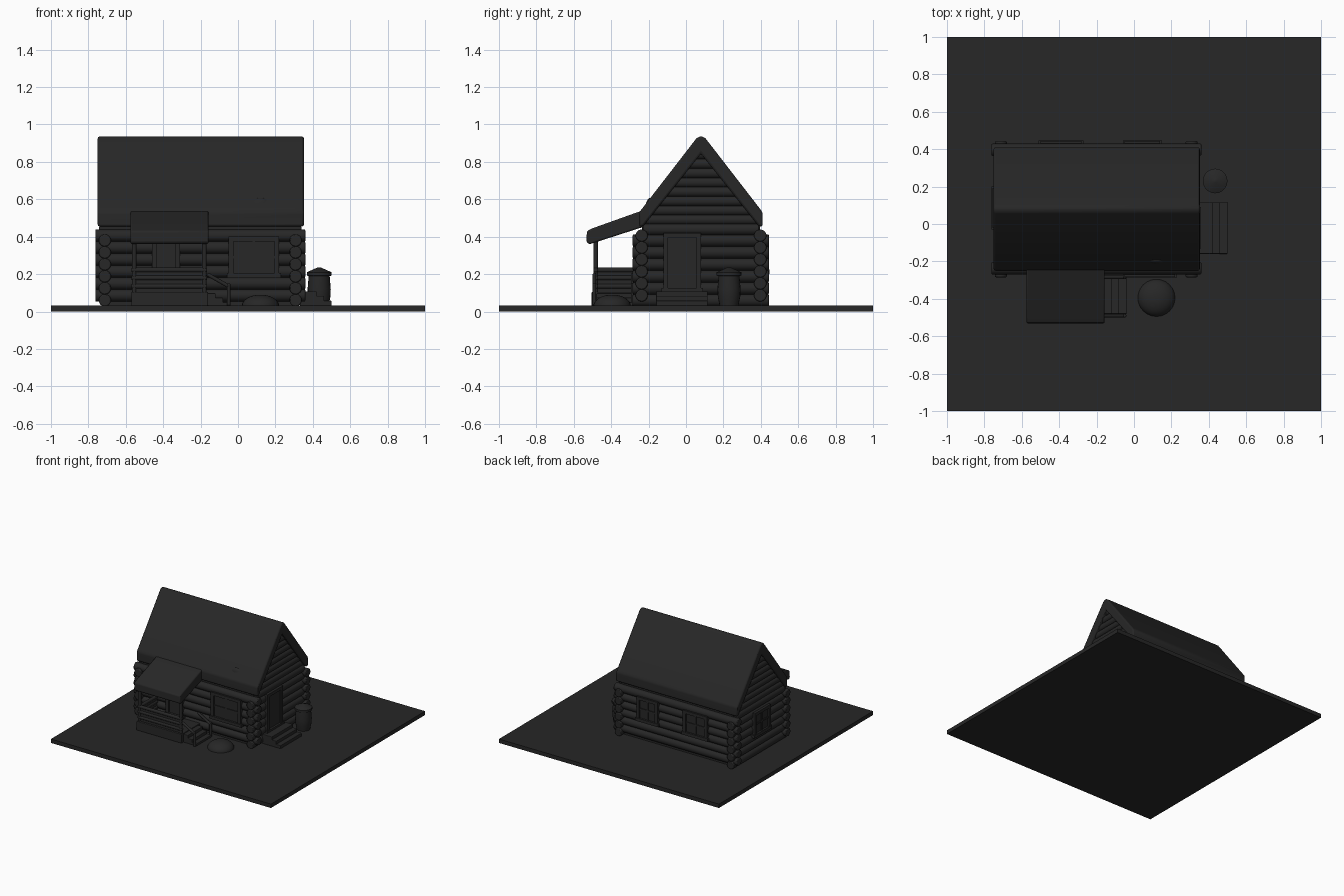
import bpy, math
from mathutils import Vector

if "Cube" in bpy.data.objects:
    bpy.data.objects.remove(bpy.data.objects["Cube"])

GREY = bpy.data.materials.new("charcoal")
GREY.diffuse_color = (0.02, 0.02, 0.02, 1)
GREY.use_nodes = True
GREY.node_tree.nodes["Principled BSDF"].inputs["Base Color"].default_value = GREY.diffuse_color


def finish(ob, name, bevel=0.0, smooth=True):
    ob.name = name
    ob.data.materials.append(GREY)
    if bevel:
        m = ob.modifiers.new("bevel", 'BEVEL')
        m.width, m.segments = bevel, 2
    if smooth:
        bpy.ops.object.select_all(action='DESELECT')
        ob.select_set(True)
        bpy.context.view_layer.objects.active = ob
        bpy.ops.object.shade_smooth_by_angle(angle=math.radians(40))
    return ob


def box(name, x0, x1, y0, y1, z0, z1, bevel=0.0):
    bpy.ops.mesh.primitive_cube_add(size=1, location=((x0+x1)/2, (y0+y1)/2, (z0+z1)/2))
    ob = bpy.context.object
    ob.scale = (x1-x0, y1-y0, z1-z0)
    bpy.ops.object.transform_apply(location=False, rotation=False, scale=True)
    return finish(ob, name, bevel, False)


def log(name, a, b, r, bevel=0.006):
    a, b = Vector(a), Vector(b)
    d = b - a
    bpy.ops.mesh.primitive_cylinder_add(vertices=14, radius=r, depth=d.length, location=(a+b)/2)
    ob = bpy.context.object
    ob.rotation_euler = d.to_track_quat('Z', 'Y').to_euler()
    return finish(ob, name, bevel)


def extrude_x(name, profile, x0, x1, bevel=0.0):
    n = len(profile)
    verts = [(x, y, z) for x in (x0, x1) for y, z in profile]
    faces = [list(range(n))[::-1], list(range(n, 2*n))]
    faces += [(i, (i+1) % n, (i+1) % n + n, i+n) for i in range(n)]
    me = bpy.data.meshes.new(name)
    me.from_pydata(verts, [], faces)
    ob = bpy.data.objects.new(name, me)
    bpy.context.collection.objects.link(ob)
    return finish(ob, name, bevel)


def lathe(name, profile, loc, n=20):
    verts = [(loc[0] + r*math.cos(2*math.pi*i/n), loc[1] + r*math.sin(2*math.pi*i/n), z)
             for r, z in profile for i in range(n)]
    faces = [(j*n+i, j*n+(i+1) % n, (j+1)*n+(i+1) % n, (j+1)*n+i)
             for j in range(len(profile)-1) for i in range(n)]
    faces += [list(range(n))[::-1], list(range((len(profile)-1)*n, len(profile)*n))]
    me = bpy.data.meshes.new(name)
    me.from_pydata(verts, [], faces)
    ob = bpy.data.objects.new(name, me)
    bpy.context.collection.objects.link(ob)
    return finish(ob, name)


def opening(name, axis, wall, side, c0, c1, z0, z1, bars=True):
    """Framed door or window on a wall; side is the outward direction."""
    def part(label, a, b, lo, hi, depth):
        w = sorted((wall - side*0.03, wall + side*depth))
        if axis == 'y':
            box(name + label, a, b, w[0], w[1], lo, hi)
        else:
            box(name + label, w[0], w[1], a, b, lo, hi)
    t = 0.025
    part("_panel", c0, c1, z0, z1, 0.034)
    part("_jamb_a", c0, c0+t, z0, z1, 0.046)
    part("_jamb_b", c1-t, c1, z0, z1, 0.046)
    part("_head", c0, c1, z1-t, z1, 0.046)
    part("_sill", c0-0.01, c1+0.01, z0, z0+t, 0.05)
    if bars:
        m, k = (c0+c1)/2, (z0+z1)/2
        part("_bar_v", m-0.007, m+0.007, z0, z1, 0.04)
        part("_bar_h", c0, c1, k-0.007, k+0.007, 0.04)


# ground slab
box("ground_slab", -1, 1, -1, 1, 0, 0.032)

# log walls with crossing ends
XW, YW, D, R = (-0.712, 0.308), (-0.237, 0.397), 0.064, 0.033
for i in range(6):
    z = 0.06 + i*D
    for y in YW:
        log("long_log", (-0.763, y, z + 0.026), (0.36, y, z + 0.026), R)
    for x in XW:
        log("short_log", (x, -0.285, z), (x, 0.443, z), R)
for x in XW:
    log("top_short_log", (x, -0.23, 0.44), (x, 0.39, 0.44), R)
box("inner_core", -0.71, 0.306, -0.235, 0.395, 0.03, 0.47)

# gable logs shrinking to the ridge
for i in range(8):
    z = 0.49 + i*0.05
    h = (0.90 - z)/1.257
    for x in XW:
        log("gable_log", (x, 0.08-h, z), (x, 0.08+h, z), 0.028)

# main roof with blunt ridge and thick eaves
roof = [(-0.25, 0.455), (-0.25, 0.53), (-0.235, 0.55), (0.055, 0.925), (0.07, 0.936),
        (0.09, 0.936), (0.105, 0.925), (0.395, 0.55), (0.41, 0.53), (0.41, 0.455),
        (0.39, 0.455), (0.08, 0.845), (-0.23, 0.455)]
extrude_x("main_roof", roof, -0.75, 0.352, 0.012)

# small rounded vent resting on the front slope
bpy.ops.mesh.primitive_uv_sphere_add(segments=20, ring_count=10, radius=0.07, location=(0.12, -0.19, 0.545))
vent = bpy.context.object
vent.scale = (1, 0.4, 0.9)
finish(vent, "roof_bump")

# porch roof, deck and posts
extrude_x("porch_roof", [(-0.22, 0.545), (-0.5, 0.445), (-0.53, 0.43), (-0.532, 0.37),
                         (-0.515, 0.36), (-0.22, 0.455)], -0.575, -0.157, 0.008)
box("porch_deck", -0.57, -0.16, -0.505, -0.25, 0.03, 0.105, 0.005)
for x in (-0.555, -0.18):
    log("porch_post", (x, -0.483, 0.1), (x, -0.483, 0.4), 0.012, 0)

# porch railing
for z in (0.135, 0.18, 0.222):
    log("front_rail", (-0.57, -0.483, z), (-0.165, -0.483, z), 0.013)
    log("side_rail", (-0.555, -0.49, z), (-0.555, -0.26, z), 0.013)
box("front_rail_panel", -0.56, -0.17, -0.488, -0.478, 0.1, 0.232)
box("side_rail_panel", -0.56, -0.55, -0.485, -0.26, 0.1, 0.232)

# porch stairs going down to the right
for i in range(3):
    box("porch_step", -0.17, -0.12 + i*0.04, -0.48, -0.285, 0.03, 0.098 - i*0.024, 0.004)
for y in (-0.49, -0.285):
    log("stair_rail", (-0.165, y, 0.2), (-0.05, y, 0.135), 0.01)
    log("stair_post", (-0.05, y, 0.03), (-0.05, y, 0.15), 0.01)

# doors and windows
opening("front_door", 'y', YW[0], -1, -0.46, -0.31, 0.1, 0.4, False)
opening("front_window", 'y', YW[0], -1, -0.05, 0.22, 0.18, 0.4)
opening("side_door", 'x', XW[1], 1, -0.12, 0.08, 0.1, 0.42, False)
opening("left_window", 'x', XW[0], -1, -0.02, 0.19, 0.2, 0.4)
opening("back_window_a", 'y', YW[1], 1, -0.05, 0.14, 0.2, 0.4)
opening("back_window_b", 'y', YW[1], 1, -0.5, -0.28, 0.2, 0.4)

# side door steps
for i, x in enumerate((0.42, 0.46, 0.5)):
    box("side_step", 0.33, x, -0.16, 0.115, 0.03, 0.108 - i*0.025, 0.004)

# barrel with a shallow conical lid
barrel = [(0.05, 0.03), (0.06, 0.08), (0.062, 0.12), (0.056, 0.19),
          (0.066, 0.192), (0.066, 0.21), (0.008, 0.236)]
lathe("barrel", barrel, (0.434, 0.23))

# rounded mound in front of the window
mound = [(0.1*math.cos(a*math.pi/16), 0.03 + 0.06*math.sin(a*math.pi/16)) for a in range(8)]
lathe("mound", mound, (0.12, -0.395), 24)
